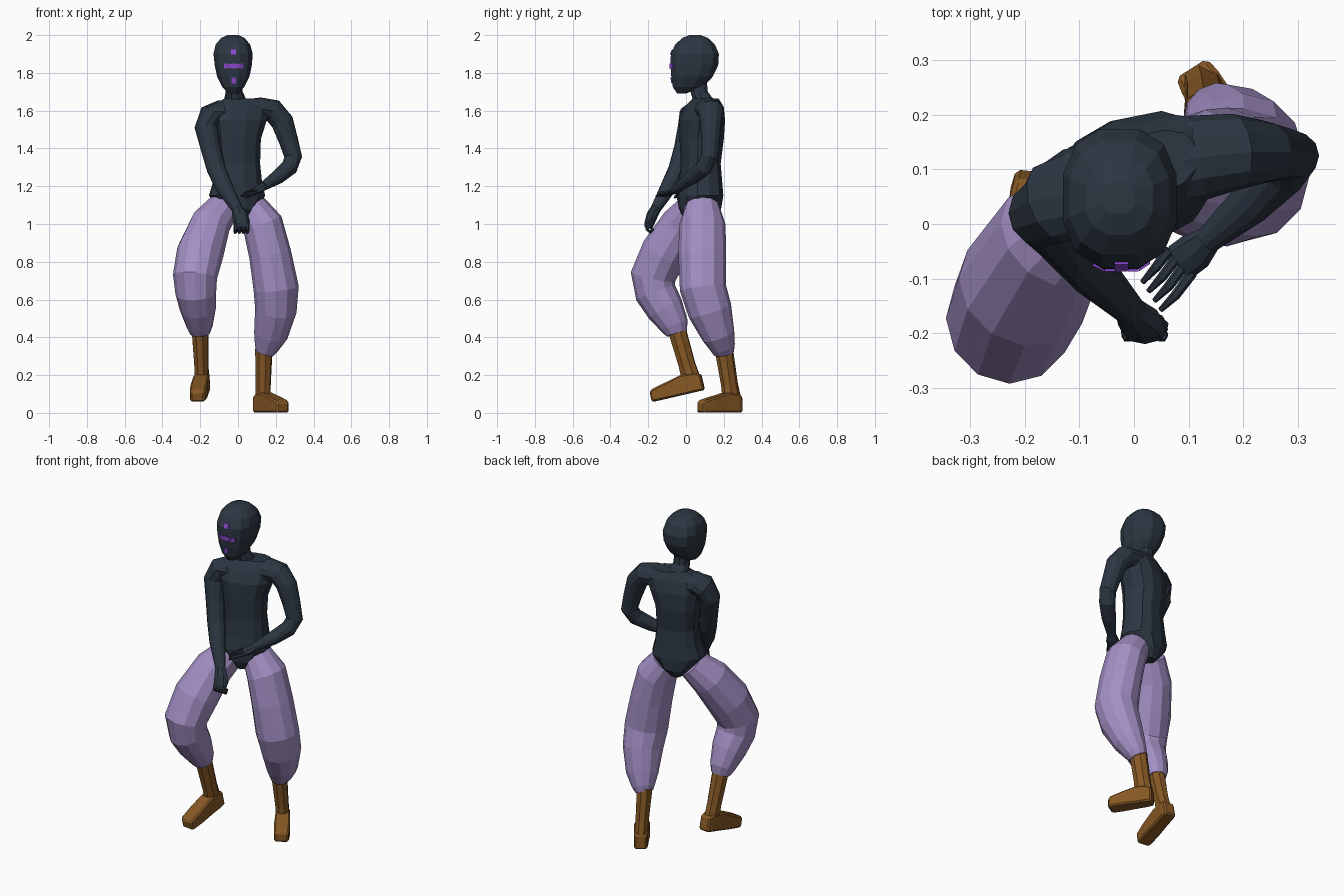
import bpy, bmesh, math
from mathutils import Vector
from mathutils.bvhtree import BVHTree


def material(name, rgb):
    m = bpy.data.materials.new(name)
    m.diffuse_color = (*rgb, 1)
    return m


NAVY = material("dark navy", (0.025, 0.037, 0.054))
LILAC = material("lilac cloth", (0.37, 0.28, 0.56))
BROWN = material("brown leather", (0.24, 0.098, 0.018))
PURPLE = material("bright purple", (0.26, 0.065, 0.62))


def finish(name, bm, mat):
    bmesh.ops.recalc_face_normals(bm, faces=bm.faces)
    me = bpy.data.meshes.new(name)
    bm.to_mesh(me)
    bm.free()
    me.materials.append(mat)
    ob = bpy.data.objects.new(name, me)
    bpy.context.collection.objects.link(ob)
    return ob


def loft(name, rings, n, mat, side, axis=None, phase=0.0, power=1.0):
    """Skin rings (x, y, z, half width, half depth) along a path; power < 1 squares them off."""
    bm = bmesh.new()
    pts = [Vector(r[:3]) for r in rings]
    soft = lambda c: math.copysign(abs(c) ** power, c) if abs(c) > 1e-6 else 0.0
    loops = []
    for i, r in enumerate(rings):
        t = Vector(axis) if axis else pts[min(i + 1, len(pts) - 1)] - pts[max(i - 1, 0)]
        t.normalize()
        u = Vector(side)
        u = (u - t * u.dot(t)).normalized()
        v = t.cross(u)
        ang = [2 * math.pi * (k + phase) / n for k in range(n)]
        loops.append([bm.verts.new(pts[i] + u * r[3] * soft(math.cos(a)) + v * r[4] * soft(math.sin(a))) for a in ang])
    for a, b in zip(loops, loops[1:]):
        for k in range(n):
            bm.faces.new((a[k], a[(k + 1) % n], b[(k + 1) % n], b[k]))
    bm.faces.new(loops[0])
    bm.faces.new(loops[-1])
    return finish(name, bm, mat)


# Torso, turned a little to the figure's left
yaw = math.radians(20)
TURN = (math.cos(yaw), math.sin(yaw), 0)
loft("torso", [
    (0, .065, 1.03, .04, .085), (0, .075, 1.08, .09, .113), (-.005, .073, 1.15, .153, .115),
    (-.003, .077, 1.22, .132, .108), (0, .078, 1.32, .118, .10), (-.005, .083, 1.45, .126, .112),
    (.005, .085, 1.55, .152, .112), (.018, .095, 1.62, .165, .088), (.022, .105, 1.665, .10, .058),
], 12, NAVY, TURN, (0, 0, 1), 0, 0.85)

# Neck and head
loft("neck", [(-.01, .10, 1.62, .09, .07), (-.015, .09, 1.66, .058, .058), (-.02, .07, 1.70, .045, .048),
              (-.025, .06, 1.78, .045, .05)], 10, NAVY, (1, 0, 0), (0, 0, 1))
head = loft("head", [
    (-.025, -.025, 1.69, .025, .022), (-.025, .01, 1.725, .06, .082), (-.025, .032, 1.78, .088, .113),
    (-.025, .044, 1.84, .101, .13), (-.026, .047, 1.90, .107, .131), (-.027, .048, 1.95, .094, .108),
    (-.027, .048, 1.985, .064, .07), (-.027, .048, 2.0, .03, .03),
], 12, NAVY, (1, 0, 0), (0, 0, 1), 0.5, 0.82)

# Face markings: thin plates draped on the front of the head
bm = bmesh.new()
bm.from_mesh(head.data)
tree = BVHTree.FromBMesh(bm)
bm.free()
bm = bmesh.new()
marks = [(-.023, 1.91, .013, .013), (-.023, 1.76, .012, .015)]
marks += [(-.023 + .021 * k, 1.837, .0102, .013 - .003 * (abs(k) % 2)) for k in range(-2, 3)]
for x, z, w, h in marks:
    front, back = [], []
    for sx, sz in ((-1, -1), (1, -1), (1, 1), (-1, 1)):
        hit = tree.ray_cast(Vector((x + sx * w, -1, z + sz * h)), Vector((0, 1, 0)))[0]
        front.append(bm.verts.new(hit - Vector((0, .005, 0))))
        back.append(bm.verts.new(hit + Vector((0, .003, 0))))
    bm.faces.new(front)
    bm.faces.new(back[::-1])
    for k in range(4):
        j = (k + 1) % 4
        bm.faces.new((front[k], back[k], back[j], front[j]))
finish("face_markings", bm, PURPLE)

# Arms: right hangs across the front, left is bent at the elbow
loft("right_arm", [
    (-.03, .085, 1.59, .07, .06), (-.10, .06, 1.59, .082, .064), (-.145, .04, 1.575, .078, .064),
    (-.168, .02, 1.51, .064, .062), (-.145, -.012, 1.40, .052, .052), (-.115, -.045, 1.29, .049, .05),
    (-.075, -.09, 1.20, .044, .046), (-.005, -.16, 1.08, .028, .029),
], 12, NAVY, (0, 1, 0))
loft("left_arm", [
    (.05, .105, 1.60, .075, .06), (.12, .122, 1.608, .078, .062), (.185, .132, 1.60, .07, .062),
    (.235, .132, 1.54, .058, .06), (.268, .13, 1.44, .049, .051), (.292, .125, 1.355, .046, .047),
    (.272, .095, 1.30, .045, .045), (.21, .035, 1.248, .04, .038), (.135, -.03, 1.20, .025, .024),
], 12, NAVY, (0, 1, 0))

# Hands with fingers
loft("right_fist", [(-.008, -.158, 1.085, .028, .027), (.012, -.18, 1.045, .043, .03),
                    (.02, -.195, 1.0, .043, .026), (.022, -.2, .98, .034, .02)], 8, NAVY, (1, 0, 0))
loft("left_palm", [(.14, -.025, 1.203, .024, .022), (.112, -.05, 1.183, .036, .02),
                   (.085, -.07, 1.17, .036, .015)], 8, NAVY, (1, -1, 0))
for k in range(4):
    x = -.012 + .021 * k
    loft("right_finger_%d" % (k + 1), [(x, -.2, 1.005, .011, .012), (x, -.206, .972, .011, .011),
         (x - .002, -.19, .957, .01, .01), (x - .004, -.172, .975, .008, .008)], 6, NAVY, (1, 0, 0))
    s = k - 1.5
    loft("left_finger_%d" % (k + 1), [(.086 + .014 * s, -.068 - .014 * s, 1.17, .010, .010),
         (.058 + .012 * s, -.105 - .017 * s, 1.163, .009, .009),
         (.032 + .011 * s, -.132 - .017 * s, 1.147, .005, .005)], 6, NAVY, (1, -1, 0))
loft("right_thumb", [(.03, -.17, 1.05, .012, .012), (.053, -.185, 1.02, .011, .011),
                     (.05, -.205, .995, .008, .008)], 6, NAVY, (0, 1, .3))
loft("left_thumb", [(.125, -.055, 1.185, .012, .011), (.085, -.045, 1.155, .01, .01),
                    (.04, -.06, 1.14, .006, .006)], 6, NAVY, (0, 1, 0))

# Baggy trouser legs
loft("right_trouser_leg", [
    (-.07, .05, 1.095, .085, .085), (-.145, -.02, 1.0, .108, .112), (-.20, -.115, .85, .125, .124),
    (-.228, -.175, .72, .117, .12), (-.223, -.16, .635, .108, .11), (-.212, -.11, .55, .096, .10),
    (-.203, -.06, .46, .07, .075), (-.20, -.048, .42, .053, .056),
], 12, LILAC, (1, 0, 0))
loft("left_trouser_leg", [
    (.065, .087, 1.095, .085, .09), (.13, .087, 1.0, .108, .122), (.17, .086, .84, .112, .127),
    (.202, .09, .66, .12, .123), (.20, .127, .54, .11, .117), (.173, .172, .41, .09, .088),
    (.15, .195, .345, .064, .066), (.14, .20, .315, .048, .054),
], 12, LILAC, (1, 0, 0))


def boot(name, heel, toe, top):
    # Foot: boxy sections from heel to toe, above a flat sole
    heel, toe = Vector(heel), Vector(toe)
    d = (toe - heel).normalized()
    side = d.cross(Vector((0, 0, 1))).normalized()
    up = side.cross(d)
    rings = []
    for t, h, w in ((0, .085, .033), (.12, .10, .039), (.36, .105, .04), (.7, .082, .044), (.93, .067, .042), (1, .055, .036)):
        c = heel.lerp(toe, t) + up * h / 2
        rings.append((*c, w * 1.414, h * .707))
    foot = loft(name + "_foot", rings, 4, BROWN, side, d, 0.5)
    bev = foot.modifiers.new("soft edges", 'BEVEL')
    bev.width, bev.segments = .008, 1
    # Shaft: from the trouser cuff down into the heel
    low = heel.lerp(toe, .2) + up * .07
    mid = low.lerp(Vector(top), .3)
    loft(name + "_shaft", [(*top, .046, .05), (*mid, .039, .047), (*low, .039, .053)], 8, BROWN, side, None, 0.5)


boot("right_boot", (-.183, .098, .122), (-.214, -.178, .058), (-.2, -.045, .43))
boot("left_boot", (.105, .285, .002), (.238, .075, .001), (.137, .2, .34))
